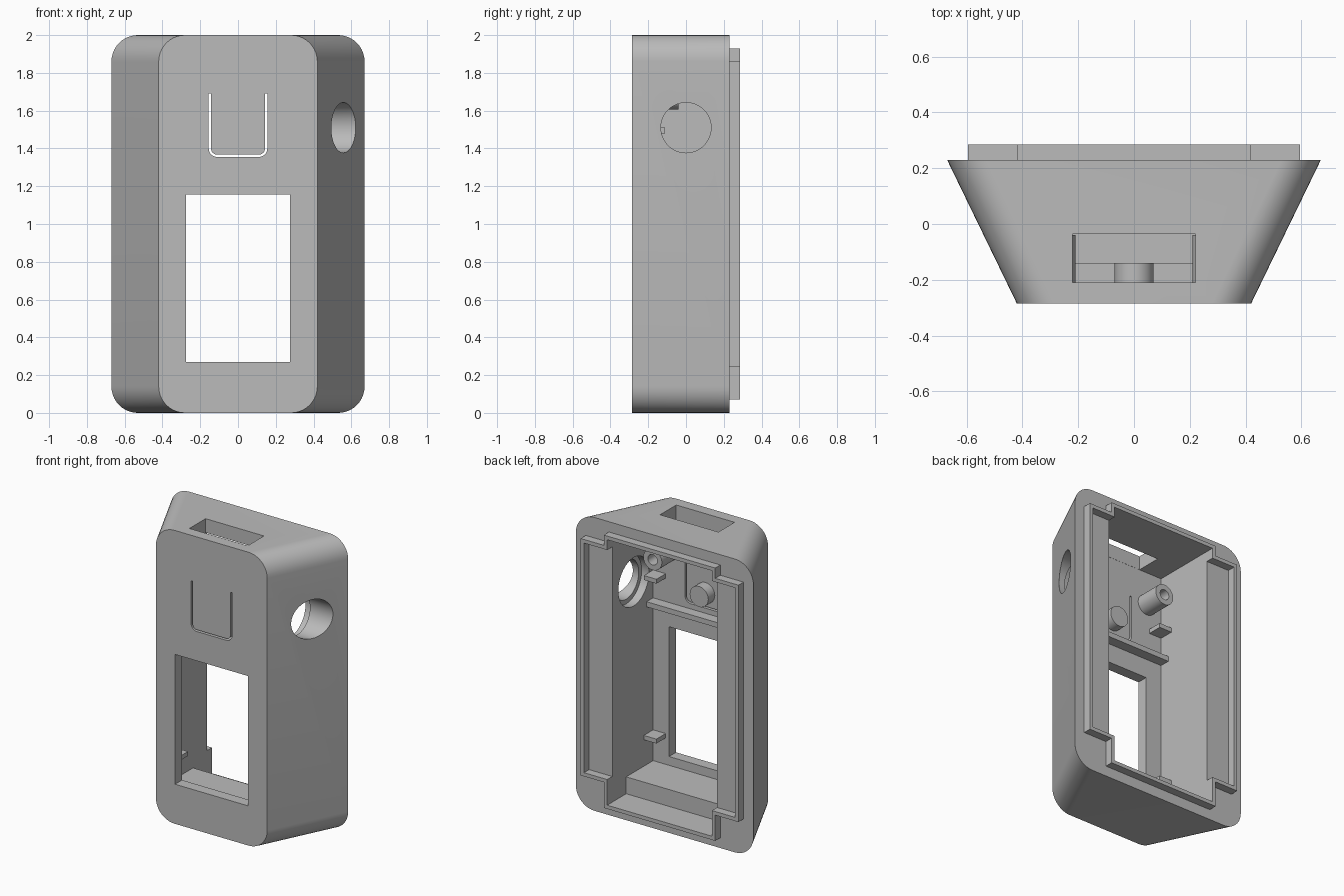
import bpy, bmesh, math

cube = bpy.data.objects.get("Cube")
if cube:
    bpy.data.objects.remove(cube, do_unlink=True)

GREY = (0.5, 0.5, 0.5, 1)
mat = bpy.data.materials.new("grey plastic")
mat.use_nodes = True
mat.diffuse_color = GREY
mat.node_tree.nodes["Principled BSDF"].inputs["Base Color"].default_value = GREY

# Main levels, front to back
FRONT, INNER, RIM, BACK = -0.285, -0.21, 0.23, 0.285
IN_X, IN_LOW, IN_HIGH = 0.395, 0.095, 1.905


def loft(name, ring_a, ring_b):
    """Closed solid between two matching rings of points."""
    bm = bmesh.new()
    a = [bm.verts.new(p) for p in ring_a]
    b = [bm.verts.new(p) for p in ring_b]
    bm.faces.new(a)
    bm.faces.new(b[::-1])
    n = len(a)
    for i in range(n):
        j = (i + 1) % n
        bm.faces.new((a[j], a[i], b[i], b[j]))
    bmesh.ops.recalc_face_normals(bm, faces=bm.faces)
    mesh = bpy.data.meshes.new(name)
    bm.to_mesh(mesh)
    bm.free()
    mesh.materials.append(mat)
    ob = bpy.data.objects.new(name, mesh)
    bpy.context.scene.collection.objects.link(ob)
    return ob


def prism(name, outline, y0, y1):
    return loft(name, [(x, y0, z) for x, z in outline], [(x, y1, z) for x, z in outline])


def box(name, x0, x1, y0, y1, z0, z1):
    return prism(name, [(x0, z0), (x1, z0), (x1, z1), (x0, z1)], y0, y1)


def circle(r, u=0.0, v=0.0, n=48):
    return [(u + r * math.cos(math.tau * i / n), v + r * math.sin(math.tau * i / n))
            for i in range(n)]


def arc(cx, cz, r, start, end, n=10):
    return [(cx + r * math.cos(math.radians(start + (end - start) * i / n)),
             cz + r * math.sin(math.radians(start + (end - start) * i / n)))
            for i in range(n + 1)]


def rounded(half, z0, z1, r):
    w = half - r
    return (arc(w, z1 - r, r, 0, 90) + arc(-w, z1 - r, r, 90, 180)
            + arc(-w, z0 + r, r, 180, 270) + arc(w, z0 + r, r, 270, 360))


def cut(target, cutter):
    mod = target.modifiers.new("cut", "BOOLEAN")
    mod.operation = "DIFFERENCE"
    mod.solver = "EXACT"
    mod.object = cutter
    graph = bpy.context.evaluated_depsgraph_get()
    mesh = bpy.data.meshes.new_from_object(target.evaluated_get(graph))
    target.modifiers.clear()
    target.data = mesh
    bpy.data.objects.remove(cutter, do_unlink=True)


def cross(wide, narrow, low, high, step_low, step_high):
    """Stepped outline: a wide middle with narrower ends."""
    right = [(narrow, low), (narrow, step_low), (wide, step_low),
             (wide, step_high), (narrow, step_high), (narrow, high)]
    return right + [(-x, z) for x, z in reversed(right)]


# Tapered case shell
shell = loft("case_shell",
             [(x, FRONT, z) for x, z in rounded(0.42, 0, 2, 0.14)],
             [(x, RIM, z) for x, z in rounded(0.67, 0, 2, 0.14)])
cut(shell, box("cavity", -IN_X, IN_X, INNER, 0.4, IN_LOW, IN_HIGH))

# Screen window and top slot
cut(shell, box("window", -0.275, 0.275, -0.4, -0.15, 0.27, 1.155))
cut(shell, box("slot", -0.22, 0.22, INNER + 0.001, -0.035, 1.8, 2.1))

# U-shaped slit around the flexible button
W, GAP, R, LOW, HIGH = 0.155, 0.012, 0.045, 1.355, 1.69
outer = arc(-W + R, LOW + R, R, 180, 270) + arc(W - R, LOW + R, R, 270, 360)
inner = (arc(W - R, LOW + R, R - GAP, 360, 270)
         + arc(-W + R, LOW + R, R - GAP, 270, 180))
slit = ([(-W, HIGH)] + outer + [(W, HIGH), (W - GAP, HIGH)] + inner
        + [(-W + GAP, HIGH)])
cut(shell, prism("slit", slit, -0.4, -0.15))

# Round side port with a wider recess inside
for radius, x0, x1 in ((0.133, 0.3, 0.8), (0.165, 0.3, 0.45)):
    ring = circle(radius, 0, 1.51)
    cut(shell, loft("port", [(x0, y, z) for y, z in ring], [(x1, y, z) for y, z in ring]))

# Stepped locating lip on the back rim
lip = prism("back_lip", cross(0.595, 0.42, 0.07, 1.93, 0.245, 1.86), RIM, BACK)
cut(lip, prism("lip_opening", cross(0.57, IN_X, IN_LOW, IN_HIGH, 0.27, 1.835), 0.1, 0.4))

# Inner fittings
parts = [shell, lip,
         box("bottom_step", -IN_X, IN_X, INNER, 0.08, IN_LOW, 0.21),
         box("cross_rib", -IN_X, IN_X, INNER, -0.14, 1.285, 1.32),
         prism("button_peg", circle(0.07, 0, 1.46), INNER, -0.14)]
for side, s in (("left", 1), ("right", -1)):
    boss = prism(side + "_screw_boss", circle(0.07, 0.28 * s, 1.675), INNER, -0.04)
    cut(boss, prism("boss_hole", circle(0.035, 0.28 * s, 1.675), -0.18, 0.1))
    parts.append(boss)
    for level, z in (("upper", 1.48), ("lower", 0.39)):
        xs = sorted((0.3 * s, IN_X * s))
        parts.append(box(f"{side}_{level}_tab", *xs, INNER, -0.11, z, z + 0.03))

# Smooth curves, crisp edges
for ob in parts:
    ob.data.shade_smooth()
    ob.data.set_sharp_from_angle(angle=math.radians(30))
